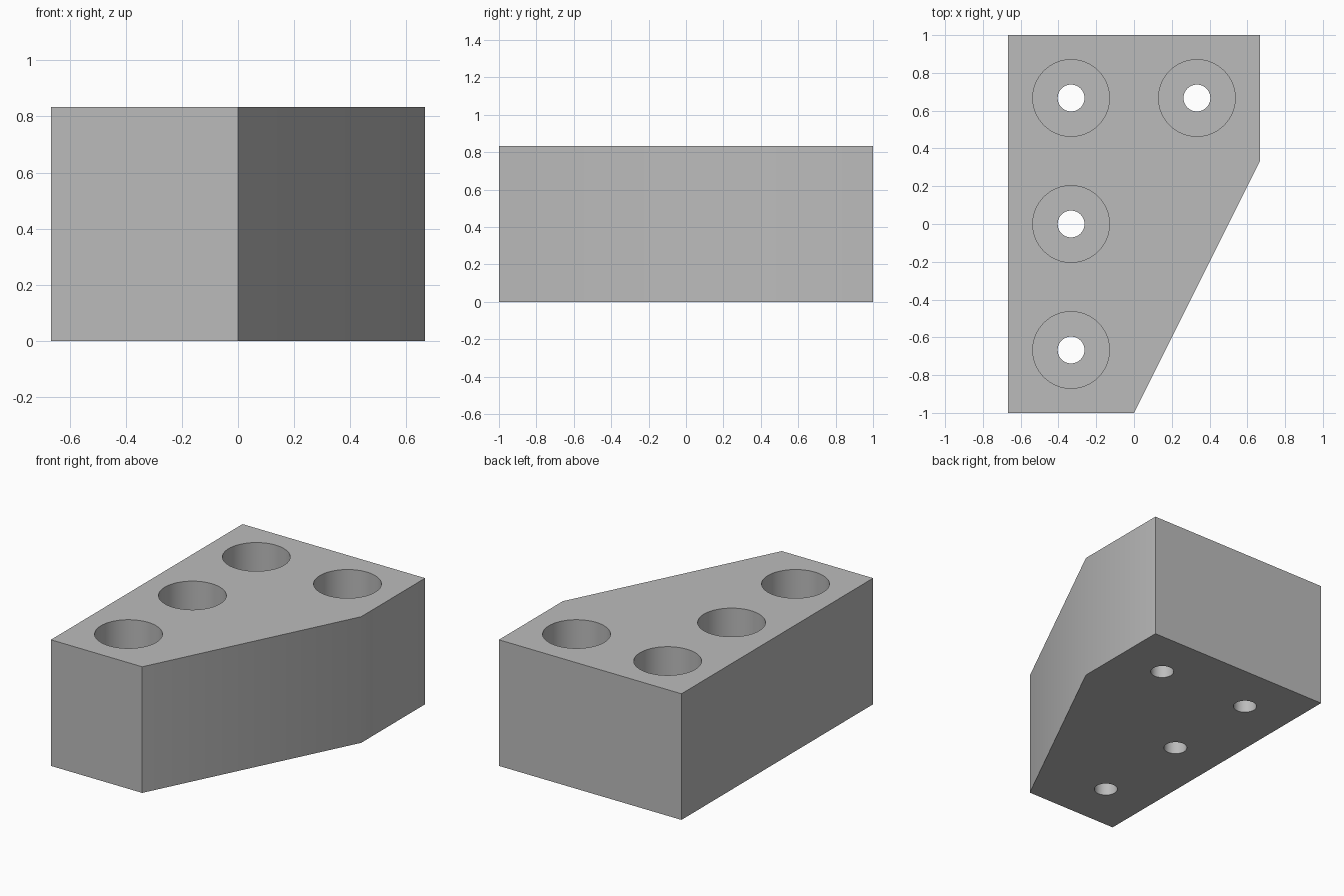
import bpy
import bmesh
import math

HEIGHT = 0.833
FLOOR = 0.167          # material left under each counterbore
BORE_R, HOLE_R = 0.203, 0.071
OUTLINE = [(-0.667, -1), (0, -1), (0.667, 0.333), (0.667, 1), (-0.667, 1)]
HOLES = [(-0.333, -0.667), (-0.333, 0), (-0.333, 0.667), (0.333, 0.667)]

if "Cube" in bpy.data.objects:
    bpy.data.objects.remove(bpy.data.objects["Cube"], do_unlink=True)

# Plain grey material
grey = bpy.data.materials.new("plain grey")
grey.use_nodes = True
colour = (0.5, 0.5, 0.5, 1)
grey.diffuse_color = colour
grey.node_tree.nodes["Principled BSDF"].inputs["Base Color"].default_value = colour

# Block: outline extruded upward
bm = bmesh.new()
base = bm.faces.new([bm.verts.new((x, y, 0)) for x, y in OUTLINE])
top = bmesh.ops.extrude_face_region(bm, geom=[base])["geom"]
bmesh.ops.translate(bm, vec=(0, 0, HEIGHT),
                    verts=[v for v in top if isinstance(v, bmesh.types.BMVert)])
bmesh.ops.recalc_face_normals(bm, faces=bm.faces)
mesh = bpy.data.meshes.new("mounting_block")
bm.to_mesh(mesh)
bm.free()
block = bpy.data.objects.new("mounting_block", mesh)
bpy.context.collection.objects.link(block)
mesh.materials.append(grey)


def drill(x, y, radius, bottom):
    """Cut a round hole from above the block down to the given height."""
    depth = HEIGHT + 0.1 - bottom
    bpy.ops.mesh.primitive_cylinder_add(vertices=64, radius=radius, depth=depth,
                                        location=(x, y, bottom + depth / 2))
    cutter = bpy.context.object
    cutter.name = "hole_cutter"
    cutter.hide_render = True
    cutter.data.materials.append(grey)
    cut = block.modifiers.new("hole", "BOOLEAN")
    cut.operation = "DIFFERENCE"
    cut.solver = "EXACT"
    cut.object = cutter
    bpy.ops.object.select_all(action="DESELECT")
    block.select_set(True)
    bpy.context.view_layer.objects.active = block
    bpy.ops.object.modifier_apply(modifier=cut.name)
    bpy.data.objects.remove(cutter, do_unlink=True)


# Counterbored screw holes
for x, y in HOLES:
    drill(x, y, BORE_R, FLOOR)
    drill(x, y, HOLE_R, -0.1)

bpy.ops.object.shade_smooth_by_angle(angle=math.radians(30))
